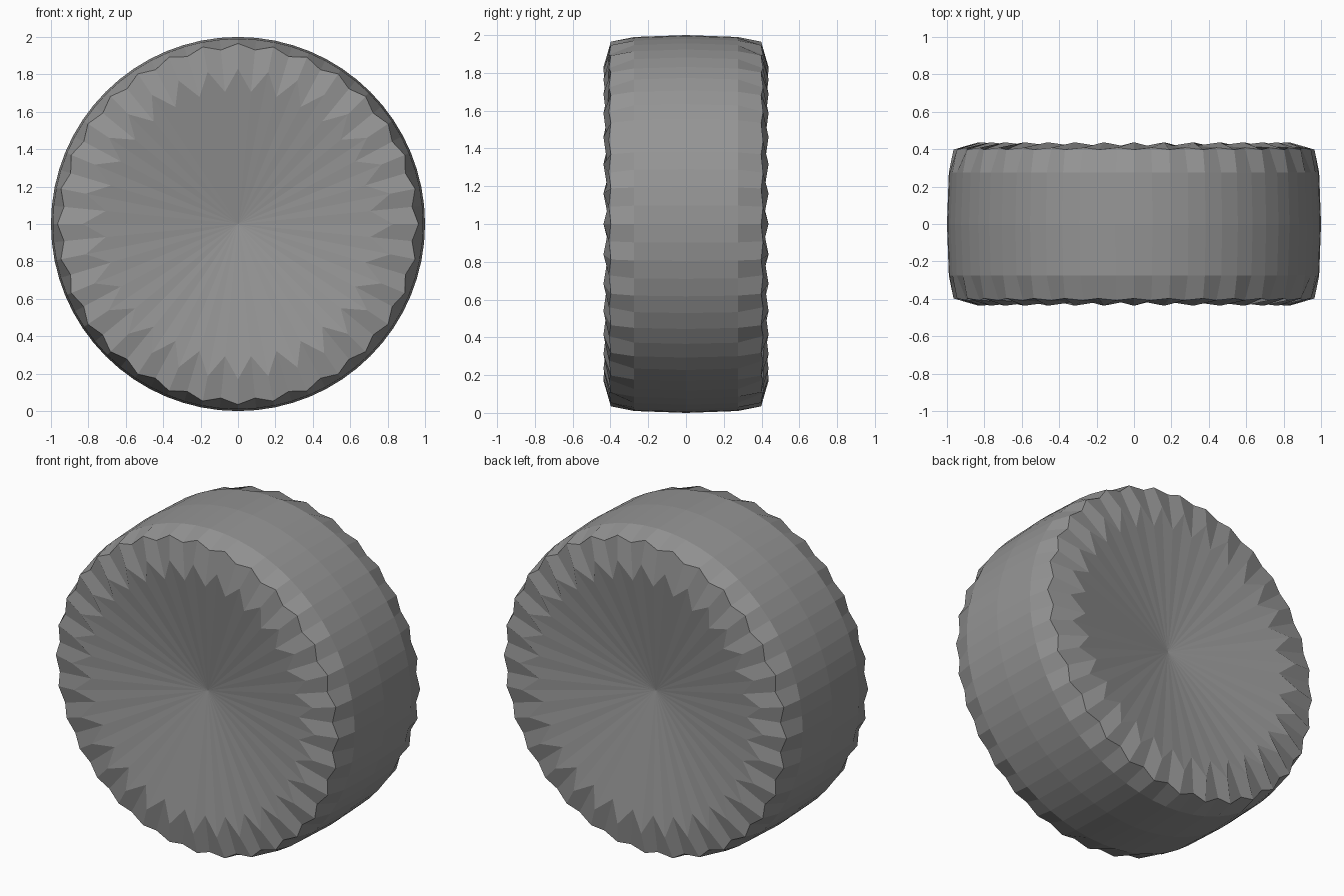
import bpy, bmesh
from math import sin, cos, pi

if "Cube" in bpy.data.objects:
    bpy.data.objects.remove(bpy.data.objects["Cube"])

N = 64  # alternating ridge / groove columns
# (radius, y) per ring, from face to tread
ridge = [(0.83, 0.437), (0.965, 0.398), (0.99, 0.275)]
groove = [(0.71, 0.419), (0.935, 0.408), (0.99, 0.275)]
HUB_Y = 0.295


def full(profile):
    # mirror the half profile about the tread centre
    return [(r, -y) for r, y in profile] + [(1.0, 0.0)] + list(reversed(profile))


bm = bmesh.new()
cols = []
for i in range(N):
    a = 2 * pi * i / N
    prof = full(groove if i % 2 else ridge)
    cols.append([bm.verts.new((r * sin(a), y, 1 + r * cos(a))) for r, y in prof])

# dished face centres
front = bm.verts.new((0, -HUB_Y, 1))
back = bm.verts.new((0, HUB_Y, 1))

# tread, shoulders and dished discs
for i in range(N):
    p, q = cols[i], cols[(i + 1) % N]
    for k in range(len(p) - 1):
        bm.faces.new((p[k], q[k], q[k + 1], p[k + 1]))
    bm.faces.new((front, q[0], p[0]))
    bm.faces.new((back, p[-1], q[-1]))

bmesh.ops.recalc_face_normals(bm, faces=bm.faces)
mesh = bpy.data.meshes.new("tyre")
bm.to_mesh(mesh)
bm.free()

# dark rubber
rubber = bpy.data.materials.new("rubber")
rubber.diffuse_color = (0.3, 0.3, 0.3, 1)
rubber.use_nodes = True
rubber.node_tree.nodes["Principled BSDF"].inputs["Base Color"].default_value = rubber.diffuse_color
mesh.materials.append(rubber)

tyre = bpy.data.objects.new("tyre", mesh)
bpy.context.collection.objects.link(tyre)
